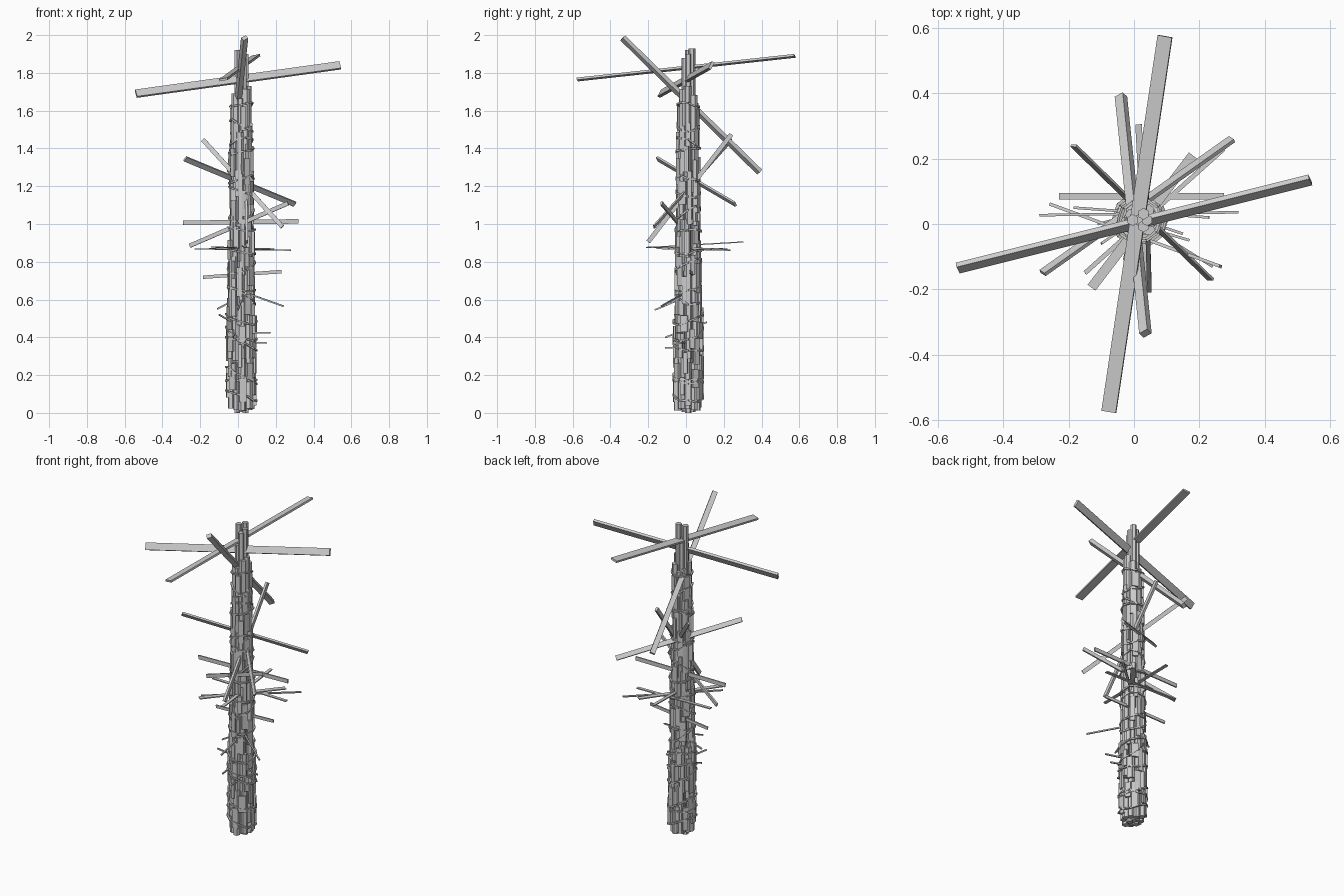
import bpy, bmesh, math, random
from mathutils import Vector, Matrix

random.seed(7)
CENTRE = Vector((0.018, 0.012, 0))


def finish(name, bm):
    bmesh.ops.recalc_face_normals(bm, faces=bm.faces)
    mesh = bpy.data.meshes.new(name)
    bm.to_mesh(mesh)
    bm.free()
    ob = bpy.data.objects.new(name, mesh)
    bpy.context.collection.objects.link(ob)
    return ob


def bar(bm, a, b, width, thick, wide):
    """Box from a to b, its broad side lying along the hint vector 'wide'."""
    a, b = Vector(a), Vector(b)
    d = (b - a).normalized()
    w = Vector(wide)
    w = (w - d * w.dot(d)).normalized()
    n = d.cross(w)
    m = Matrix((d * (b - a).length, w * width, n * thick)).transposed().to_4x4()
    bmesh.ops.create_cube(bm, size=1, matrix=Matrix.Translation((a + b) / 2) @ m)


def post(bm, x, y, z0, z1, r, turn):
    """Hexagonal upright."""
    m = Matrix.Translation((x, y, (z0 + z1) / 2)) @ Matrix.Rotation(turn, 4, 'Z')
    bmesh.ops.create_cone(bm, cap_ends=True, segments=6, radius1=r, radius2=r,
                          depth=z1 - z0, matrix=m)


def trunk_radius(z):
    for top, r in ((0.55, 0.076), (1.0, 0.067), (1.42, 0.06), (1.7, 0.054)):
        if z < top:
            return r
    return 0.036


# Core posts
bm = bmesh.new()
post(bm, CENTRE.x, CENTRE.y, 0.01, 1.85, 0.02, 0)
for i, top in enumerate((1.90, 1.93, 1.82, 1.92, 1.80, 1.88)):
    a = math.tau * i / 6
    post(bm, CENTRE.x + 0.022 * math.cos(a), CENTRE.y + 0.022 * math.sin(a),
         0.005 * (i % 3), top, 0.018, a)
finish("core_posts", bm)

# Staggered posts bundled around the core, thinner towards the top
bm = bmesh.new()
tiers = ((0.02, 0.30, 0.055, 9), (0.27, 0.55, 0.055, 9), (0.5, 0.78, 0.049, 8),
         (0.74, 1.03, 0.046, 8), (1.0, 1.24, 0.041, 7), (1.2, 1.44, 0.040, 7),
         (1.4, 1.68, 0.036, 7))
for z0, z1, ring, count in tiers:
    for i in range(count):
        a = math.tau * (i + random.uniform(-0.2, 0.2)) / count
        rr = ring + random.uniform(-0.006, 0.006)
        low = random.uniform(-0.02, 0.01 if z0 == 0.02 else 0.02)
        post(bm, CENTRE.x + rr * math.cos(a), CENTRE.y + rr * math.sin(a),
             z0 + low, z1 + random.uniform(-0.04, 0.06),
             random.uniform(0.018, 0.022), a)
finish("bundled_posts", bm)

# Short bark slats pressed on the outside
bm = bmesh.new()
for i in range(80):
    z = 0.04 + 1.5 * (i / 80) ** 1.2
    a = i * 2.4 + random.uniform(-0.2, 0.2)
    out = Vector((math.cos(a), math.sin(a), 0))
    p = CENTRE + out * (trunk_radius(z + 0.1) - 0.002)
    length = random.uniform(0.08, 0.17)
    bar(bm, p + Vector((0, 0, z)), p + Vector((0, 0, z + length)),
        random.uniform(0.02, 0.04), 0.012, (-out.y, out.x, 0))
finish("bark_slats", bm)

# Tilted cord lashings
bm = bmesh.new()
for z in (0.09, 0.17, 0.2, 0.36, 0.42, 0.5, 0.62, 0.66, 0.78, 0.86,
          0.97, 1.05, 1.17, 1.23, 1.39, 1.43, 1.52, 1.63):
    tilt = random.uniform(-0.05, 0.05)
    phase = random.uniform(0, math.tau)
    pts = []
    for k in range(10):
        a = math.tau * k / 10
        zz = z + tilt * math.cos(a + phase) + random.uniform(-0.008, 0.008)
        r = trunk_radius(z) + 0.006
        pts.append(CENTRE + Vector((r * math.cos(a), r * math.sin(a), zz)))
    for k in range(10):
        bar(bm, pts[k], pts[(k + 1) % 10], 0.009, 0.009, (0, 0, 1))
finish("cord_lashings", bm)

# Crossing planks: end, end, width, thickness, broad direction
planks = {
    "top_cross_plank": ((-0.54, -0.135, 1.69), (0.54, 0.135, 1.84), 0.042, 0.016, (0, 0.5, 0.85)),
    "top_flat_plank": ((-0.077, -0.575, 1.765), (0.095, 0.575, 1.89), 0.045, 0.012, (1, 0, 0.2)),
    "top_slanted_plank": ((0.035, -0.335, 1.985), (-0.04, 0.39, 1.275), 0.03, 0.024, (1, 0.5, 0.5)),
    "middle_plank_a": ((-0.28, -0.15, 1.345), (0.30, 0.26, 1.105), 0.028, 0.012, (0, -0.6, 0.8)),
    "middle_plank_b": ((-0.185, 0.24, 1.445), (0.235, -0.17, 0.985), 0.024, 0.008, (1, 0, 1)),
    "middle_plank_c": ((0.035, 0.24, 1.475), (0.047, -0.2, 0.905), 0.014, 0.024, (1, 0, 0)),
    "middle_plank_d": ((-0.255, 0.06, 0.885), (0.265, -0.13, 1.11), 0.022, 0.01, (0, 0, 1)),
    "level_plank_a": ((-0.29, 0.027, 1.006), (0.32, 0.036, 1.014), 0.024, 0.008, (0, 0, 1)),
    "level_plank_b": ((-0.13, -0.195, 0.878), (0.18, 0.21, 0.868), 0.03, 0.006, (1, -1, 0)),
    "level_plank_c": ((0.04, -0.21, 0.875), (0.014, 0.305, 0.905), 0.02, 0.006, (1, 0, 0)),
    "level_plank_d": ((-0.15, -0.15, 0.87), (0.275, 0.23, 0.861), 0.014, 0.006, (1, -1, 0)),
    "level_plank_e": ((-0.23, 0.085, 0.868), (0.275, 0.085, 0.861), 0.02, 0.006, (0, 1, 0)),
    "low_plank": ((-0.185, 0.05, 0.718), (0.23, 0.02, 0.748), 0.018, 0.008, (0, 0, 1)),
}
for name, spec in planks.items():
    bm = bmesh.new()
    bar(bm, *spec)
    finish(name, bm)

# Thin twigs poking out low down
bm = bmesh.new()
for a, b in (((0.24, -0.13, 0.565), (0.0, 0.02, 0.65)), ((-0.11, 0.0, 0.55), (0.08, 0.05, 0.65)),
             ((0.0, -0.165, 0.545), (0.03, 0.06, 0.64)), ((-0.1, -0.06, 0.52), (0.06, 0.05, 0.43)),
             ((0.17, -0.05, 0.425), (0, 0, 0.425)), ((0.15, -0.03, 0.37), (0, 0.02, 0.375)),
             ((0.03, -0.11, 0.345), (0.03, 0.06, 0.35)), ((-0.03, -0.11, 0.4), (0.02, 0.11, 0.48))):
    bar(bm, a, b, 0.008, 0.008, (0, 0, 1))
finish("twigs", bm)
